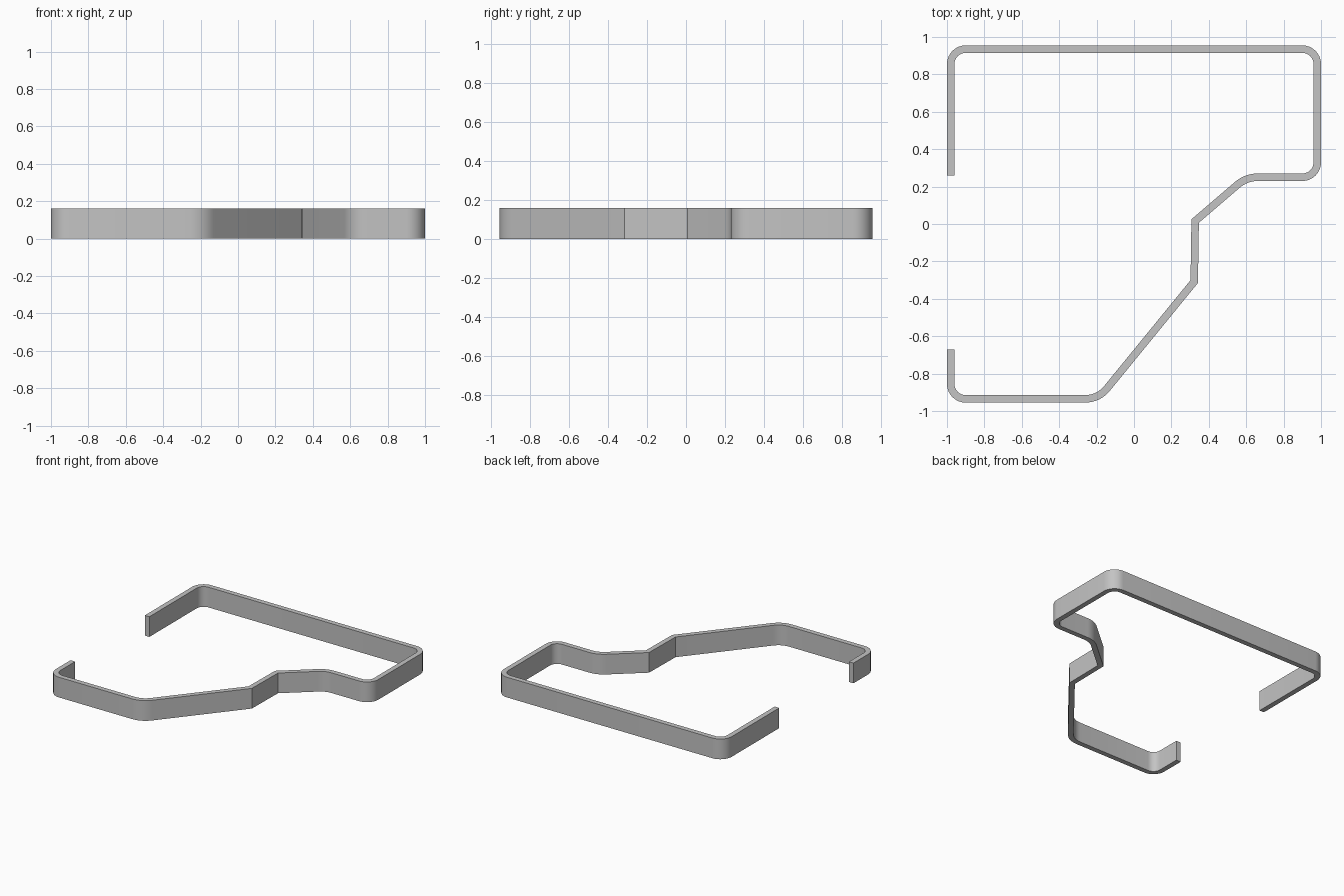
import bpy, bmesh, math
from mathutils import Vector

if "Cube" in bpy.data.objects:
    bpy.data.objects.remove(bpy.data.objects["Cube"])

HEIGHT, THICK = 0.16, 0.04

# Centre line corners: x, y, bend radius (0 = sharp)
corners = [(-0.98, 0.26, 0), (-0.98, 0.935, 0.08), (0.98, 0.935, 0.08),
           (0.98, 0.25, 0.08), (0.60, 0.25, 0.165), (0.327, 0.016, 0),
           (0.322, -0.308, 0), (-0.19, -0.935, 0.15), (-0.98, -0.935, 0.08),
           (-0.98, -0.67, 0)]


def rounded_path(pts, steps=8):
    out = []
    for i, (x, y, r) in enumerate(pts):
        p = Vector((x, y))
        if r == 0:
            out.append(p)
            continue
        a = (Vector(pts[i - 1][:2]) - p).normalized()
        b = (Vector(pts[i + 1][:2]) - p).normalized()
        half = a.angle(b) / 2
        centre = p + (a + b).normalized() * (r / math.sin(half))
        start = p + a * (r / math.tan(half)) - centre
        end = p + b * (r / math.tan(half)) - centre
        sweep = start.angle(end)
        for k in range(steps + 1):
            t = k / steps
            out.append(centre + (start * math.sin((1 - t) * sweep)
                                 + end * math.sin(t * sweep)) / math.sin(sweep))
    return out


# Wall strip: rectangular section carried along the path with mitred bends
path = rounded_path(corners)
bm = bmesh.new()
rings = []
for i, p in enumerate(path):
    d0 = (p - path[i - 1]).normalized() if i > 0 else (path[1] - p).normalized()
    d1 = (path[i + 1] - p).normalized() if i < len(path) - 1 else d0
    t = (d0 + d1).normalized()
    n = Vector((-t.y, t.x)) * (THICK / 2 / t.dot(d0))
    o, q = p + n, p - n
    rings.append([bm.verts.new((v.x, v.y, z)) for v, z in
                  ((o, 0), (q, 0), (q, HEIGHT), (o, HEIGHT))])
for r, s in zip(rings, rings[1:]):
    for j in range(4):
        k = (j + 1) % 4
        bm.faces.new((r[j], r[k], s[k], s[j]))
bm.faces.new(rings[0])
bm.faces.new(rings[-1])
bmesh.ops.recalc_face_normals(bm, faces=bm.faces)
mesh = bpy.data.meshes.new("wall_strip")
bm.to_mesh(mesh)
bm.free()

mat = bpy.data.materials.new("light grey")
mat.diffuse_color = (0.55, 0.55, 0.55, 1)
mat.use_nodes = True
mat.node_tree.nodes["Principled BSDF"].inputs["Base Color"].default_value = mat.diffuse_color
mesh.materials.append(mat)
wall = bpy.data.objects.new("wall_strip", mesh)
bpy.context.collection.objects.link(wall)
bpy.context.view_layer.objects.active = wall
wall.select_set(True)
bpy.ops.object.shade_smooth_by_angle(angle=math.radians(30))
